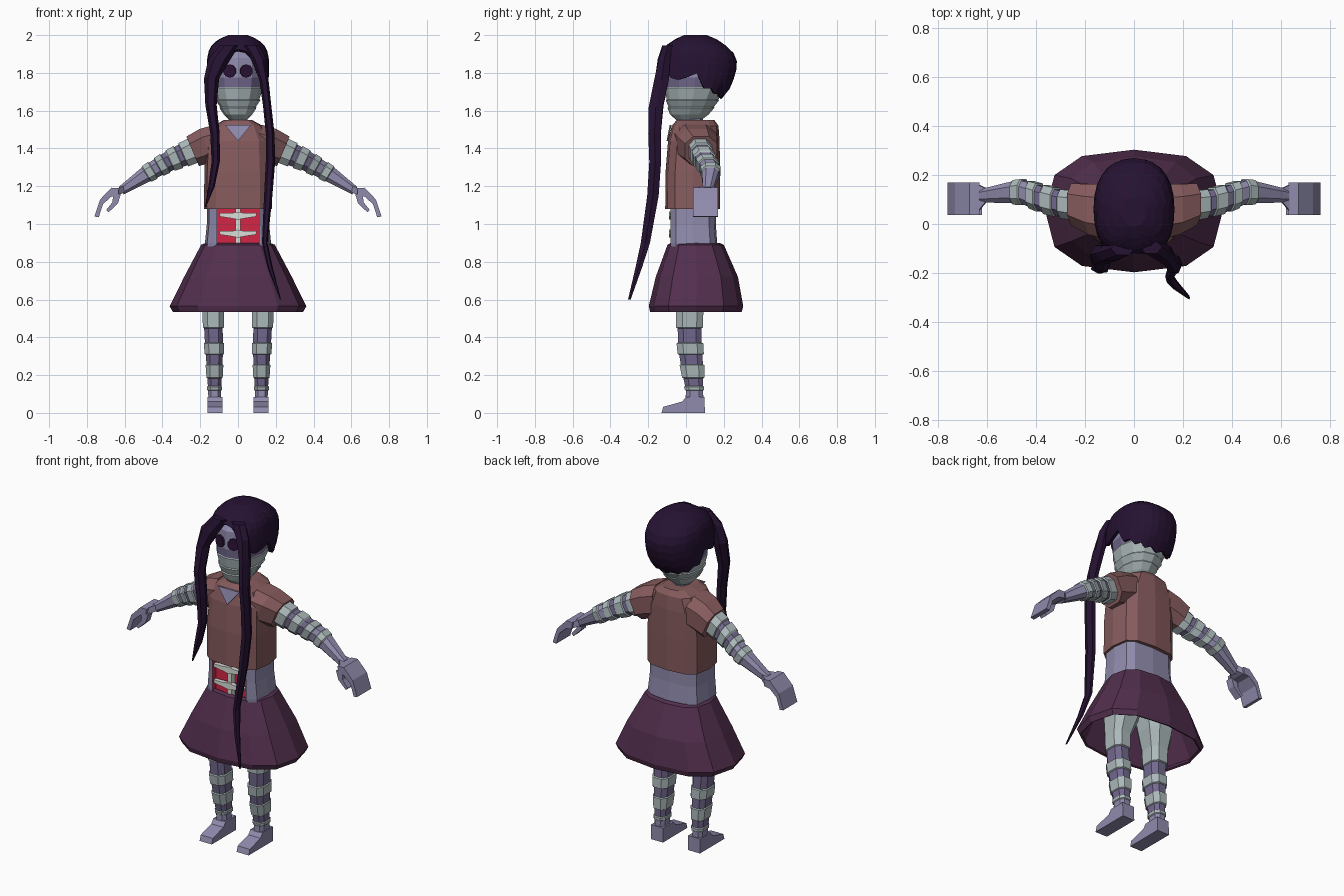
import bpy, bmesh, math
from mathutils import Vector

if "Cube" in bpy.data.objects:
    bpy.data.objects.remove(bpy.data.objects["Cube"])

COL = {
    "lavender skin": (0.28, 0.26, 0.42), "dark purple skin": (0.17, 0.14, 0.27),
    "grey bandage": (0.41, 0.48, 0.49), "dark hair": (0.019, 0.006, 0.032),
    "eye plum": (0.024, 0.006, 0.036), "dusty red cloth": (0.24, 0.105, 0.11),
    "plum cloth": (0.085, 0.028, 0.075), "flesh red": (0.65, 0.02, 0.06),
    "bone": (0.70, 0.73, 0.68)}
MAT = {}
for k, c in COL.items():
    MAT[k] = bpy.data.materials.new(k)
    MAT[k].diffuse_color = (*c, 1)
SKIN, DARK, BAND, HAIR, EYE, SHIRT, SKIRT, RED, BONE = COL


def make(name, verts, faces, mats, fix=True):
    """Mesh object; mats is one material name or one per face."""
    if isinstance(mats, str):
        mats = [mats] * len(faces)
    me = bpy.data.meshes.new(name)
    me.from_pydata([tuple(v) for v in verts], [], faces)
    names = list(dict.fromkeys(mats))
    for m in names:
        me.materials.append(MAT[m])
    for p, m in zip(me.polygons, mats):
        p.material_index = names.index(m)
    if fix:
        bm = bmesh.new()
        bm.from_mesh(me)
        bmesh.ops.recalc_face_normals(bm, faces=bm.faces)
        bm.to_mesh(me)
        bm.free()
    ob = bpy.data.objects.new(name, me)
    bpy.context.collection.objects.link(ob)
    return ob


def samp(table, k):
    """Linear interpolation in a table of (key, values...)."""
    if k <= table[0][0]:
        return table[0][1:]
    for a, b in zip(table, table[1:]):
        if k <= b[0]:
            f = (k - a[0]) / (b[0] - a[0])
            return tuple(p + (q - p) * f for p, q in zip(a[1:], b[1:]))
    return table[-1][1:]


def spow(v, p):
    return math.copysign(abs(v) ** (2 / p), v)


def loft(name, secs, mats, n=8, p=2.0, flat=True, caps=True, turn=0.0):
    """Skin rings (x, y, z, half width, half depth); flat keeps rings level."""
    cs = [Vector(s[:3]) for s in secs]
    verts, faces, fm = [], [], []
    for i, s in enumerate(secs):
        t = cs[min(i + 1, len(cs) - 1)] - cs[max(i - 1, 0)]
        u = Vector((1, 0, 0)) if flat else Vector((0, 1, 0)).cross(t).normalized()
        v = Vector((0, 1, 0))
        for j in range(n):
            a = 2 * math.pi * (j + turn) / n
            verts.append(cs[i] + u * s[3] * spow(math.cos(a), p) + v * s[4] * spow(math.sin(a), p))
    for i in range(len(secs) - 1):
        for j in range(n):
            k = (j + 1) % n
            faces.append((i * n + j, i * n + k, i * n + n + k, i * n + n + j))
            fm.append(mats if isinstance(mats, str) else mats[i])
    if caps:
        faces += [tuple(range(n))[::-1], tuple(range(len(verts) - n, len(verts)))]
        fm += [fm[0], fm[-1]]
    return make(name, verts, faces, fm)


def body(rows):
    """Rows (z, half width, y front, y back) to level sections."""
    return [(0, (a + b) / 2, z, w, (b - a) / 2) for z, w, a, b in rows]


def prism(name, pts, off, mat):
    n = len(pts)
    verts = [Vector(q) for q in pts] + [Vector(q) + Vector(off) for q in pts]
    faces = [tuple(range(n))[::-1], tuple(range(n, 2 * n))]
    faces += [(i, (i + 1) % n, n + (i + 1) % n, n + i) for i in range(n)]
    return make(name, verts, faces, mat)


def wraps(stops, cols):
    """Ring keys, colours and swell so that bandages stand proud."""
    keys, mats, grow = [], [], []
    for a, b, c in zip(stops, stops[1:], cols):
        keys += [a + 0.002, b - 0.002]
        grow += [1.08 if c == BAND else 0.96] * 2
        mats += [c, BAND]
    return keys, mats[:-1], grow


# head with wrapped jaw
rows = [(1.55, .045, -.05, .08), (1.58, .075, -.085, .12), (1.615, .098, -.098, .15),
        (1.62, .095, -.093, .148), (1.655, .118, -.107, .175), (1.66, .113, -.102, .172),
        (1.72, .132, -.114, .205), (1.725, .13, -.111, .20), (1.775, .138, -.114, .215),
        (1.88, .14, -.11, .225), (1.95, .095, -.06, .18), (1.975, .03, .0, .1)]
loft("head", body(rows), [BAND] * 7 + [DARK] + [SKIN] * 3, n=12, p=2.2)
loft("neck", body([(1.46, .06, -.02, .1), (1.52, .05, -.02, .09), (1.58, .05, -.02, .09)]), SKIN)

# hair cap: columns end on a hairline that opens at the face
shape = [(1.64, .145, -.13, .17), (1.72, .16, -.145, .235), (1.80, .165, -.15, .265),
         (1.86, .165, -.148, .27), (1.91, .158, -.13, .25), (1.95, .138, -.1, .205),
         (1.98, .10, -.055, .16), (2.0, .05, -.01, .11)]
line = [(0, 1.925), (.35, 1.91), (.75, 1.78), (1.2, 1.76), (1.6, 1.80), (1.75, 1.72),
        (2.2, 1.69), (2.6, 1.67), (3.15, 1.66)]
N, R = 28, 8
verts, faces = [], []
for r in range(R + 1):
    for j in range(N):
        a = 2 * math.pi * j / N
        low = samp(line, min(a, 2 * math.pi - a))[0] + (.015 if j % 2 and 7 < j < 21 else 0)
        z = 2.0 - (2.0 - low) * (r / R) ** 1.3
        w, f, b = samp(shape, z)
        verts.append((w * spow(math.sin(a), 2.3), (f + b) / 2 - (b - f) / 2 * spow(math.cos(a), 2.3), z))
for r in range(R):
    for j in range(N):
        k = (j + 1) % N
        faces.append((r * N + j, r * N + N + j, r * N + N + k, r * N + k))
faces.append(tuple(range(N)))
cap = make("hair_cap", verts, faces, HAIR, fix=False)
mod = cap.modifiers.new("thickness", 'SOLIDIFY')
mod.thickness, mod.offset = .018, -1

# long front locks
loft("short_lock", [(-.045, -.10, 1.945, .05, .03), (-.10, -.12, 1.87, .058, .035), (-.14, -.125, 1.77, .04, .045),
                    (-.143, -.155, 1.63, .03, .042), (-.122, -.165, 1.48, .025, .037),
                    (-.118, -.163, 1.33, .022, .035), (-.14, -.175, 1.2, .017, .03),
                    (-.172, -.182, 1.09, .003, .006)], HAIR, n=6)
loft("long_lock", [(.07, -.095, 1.945, .045, .03), (.11, -.115, 1.87, .04, .035), (.138, -.13, 1.76, .024, .045),
                   (.155, -.16, 1.62, .022, .043), (.17, -.167, 1.48, .023, .038),
                   (.172, -.163, 1.33, .025, .036), (.16, -.175, 1.15, .022, .035),
                   (.142, -.215, .9, .015, .028), (.17, -.25, .77, .014, .02),
                   (.225, -.3, .6, .003, .008)], HAIR, n=6)

# shirt, open below, with a bare V at the collar
loft("shirt", body([(1.08, .18, -.11, .18), (1.28, .178, -.108, .18), (1.44, .17, -.095, .178),
                    (1.52, .13, -.075, .172), (1.55, .075, -.05, .15)]), SHIRT, n=12, p=3.2)
prism("collar_skin", [(-.07, -.086, 1.525), (0, -.103, 1.44), (.07, -.086, 1.525)], (0, .009, 0), SKIN)

# waist with a cut-out belly
waist = loft("waist", body([(.78, .17, -.08, .17), (.9, .175, -.09, .165), (1.0, .165, -.09, .158),
                            (1.12, .165, -.09, .158)]), SKIN, n=12, p=4)
cut = prism("belly_cutter", [(-.11, -.2, .87), (.11, -.2, .87), (.11, -.2, 1.09), (-.11, -.2, 1.09)],
            (0, .15, 0), RED)
cut.hide_render = True
cut.hide_viewport = False
cut.display_type = 'WIRE'
waist.data.materials.append(MAT[RED])
mod = waist.modifiers.new("belly", 'BOOLEAN')
mod.object, mod.operation, mod.solver = cut, 'DIFFERENCE', 'EXACT'
mod.material_mode = 'TRANSFER'
prism("spine", [(-.014, -.08, .88), (.014, -.08, .88), (.014, -.08, 1.09), (-.014, -.08, 1.09)], (0, .04, 0), BONE)
for i, z in enumerate((1.045, .95)):
    half = [(0, .02), (.03, .013), (.1, .012), (.095, -.006), (.04, -.014), (0, -.022)]
    ring = half + [(-x, h) for x, h in half[-2:0:-1]]
    prism(f"rib_pair_{i + 1}", [(x, -.09, z + h) for x, h in ring], (0, .025, 0), BONE)

# skirt, hollow underneath
skirt = loft("skirt", body([(.535, .345, -.19, .295), (.565, .362, -.197, .303), (.72, .285, -.16, .275),
                            (.89, .195, -.098, .2), (.9, .17, -.08, .18)]), SKIRT, n=12, p=2.6, caps=False)
mod = skirt.modifiers.new("thickness", 'SOLIDIFY')
mod.thickness, mod.offset = .012, -1

leg = [(.07, .124, .045, .036, .052), (.12, .124, .045, .038, .05), (.22, .124, .035, .044, .062),
       (.34, .126, .022, .052, .07), (.42, .13, .018, .053, .068), (.54, .131, .02, .058, .072),
       (.64, .12, .035, .08, .09), (.82, .09, .045, .088, .11)]
arm = [(.20, .07, 1.405, .07, .06), (.27, .078, 1.375, .068, .058), (.36, .10, 1.335, .058, .058),
       (.45, .13, 1.285, .05, .052), (.55, .128, 1.225, .042, .044), (.62, .115, 1.175, .026, .03)]
for s, side in ((-1, "left"), (1, "right")):
    # eye
    bpy.ops.mesh.primitive_cylinder_add(vertices=10, radius=.035, depth=.014, location=(s * .044, -.104, 1.81),
                                        rotation=(math.pi / 2, 0, s * math.radians(16)))
    eye = bpy.context.object
    eye.name = side + "_eye"
    eye.data.materials.append(MAT[EYE])
    # sleeve
    loft(side + "_sleeve", [(s * .10, .05, 1.435, .10, .118), (s * .17, .06, 1.415, .10, .11),
                            (s * .24, .08, 1.385, .09, .09)], SHIRT, p=2.6, flat=False, turn=.5)
    # wrapped arm
    keys, mats, grow = wraps([.20, .29, .315, .36, .385, .42, .45, .485, .62],
                             [BAND, DARK, BAND, DARK, BAND, SKIN, BAND, SKIN])
    secs = []
    for k, g in zip(keys, grow):
        y, z, a, b = samp(arm, k)
        secs.append((s * k, y, z, a * g, b * g))
    loft(side + "_arm", secs, mats, p=2.6, flat=False, turn=.5)
    # hand: curled mitten and thumb
    fingers = [(.67, 1.192), (.73, 1.13), (.76, 1.04), (.737, 1.036), (.715, 1.105), (.67, 1.145), (.635, 1.15), (.63, 1.19)]
    prism(side + "_hand", [(s * x, .037, z) for x, z in fingers], (0, .133, 0), SKIN)
    prism(side + "_wrist", [(s * .60, .09, 1.168), (s * .60, .145, 1.168), (s * .64, .165, 1.15), (s * .64, .042, 1.15)],
          (s * .005, 0, .035), SKIN)
    thumb = [(.66, 1.16), (.62, 1.16), (.635, 1.11), (.685, 1.062), (.697, 1.075), (.665, 1.115)]
    prism(side + "_thumb", [(s * x, .037, z) for x, z in thumb], (0, .045, 0), SKIN)
    # wrapped leg
    keys, mats, grow = wraps([.07, .12, .14, .185, .255, .31, .37, .45, .82],
                             [SKIN, BAND, DARK, BAND, DARK, BAND, DARK, BAND])
    secs = []
    for k, g in zip(keys, grow):
        x, y, a, b = samp(leg, k)
        secs.append((s * x, y, k, a * g, b * g))
        if k > .45 and k < .5:
            for e in leg[5:7]:
                secs.append((s * e[1], e[2], e[0], e[3] * 1.06, e[4] * 1.06))
    loft(side + "_leg", secs, mats + [BAND] * 2, p=2.8, turn=.5)
    # foot
    foot = [(.1, 0), (.098, .085), (0, .085), (-.02, .06), (-.12, .032), (-.13, 0)]
    prism(side + "_foot", [(s * .082, y, z) for y, z in foot], (s * .08, 0, 0), SKIN)

for m in bpy.data.materials:
    if m.users and not m.is_grease_pencil:
        m.use_nodes = True
        m.node_tree.nodes["Principled BSDF"].inputs["Base Color"].default_value = m.diffuse_color
